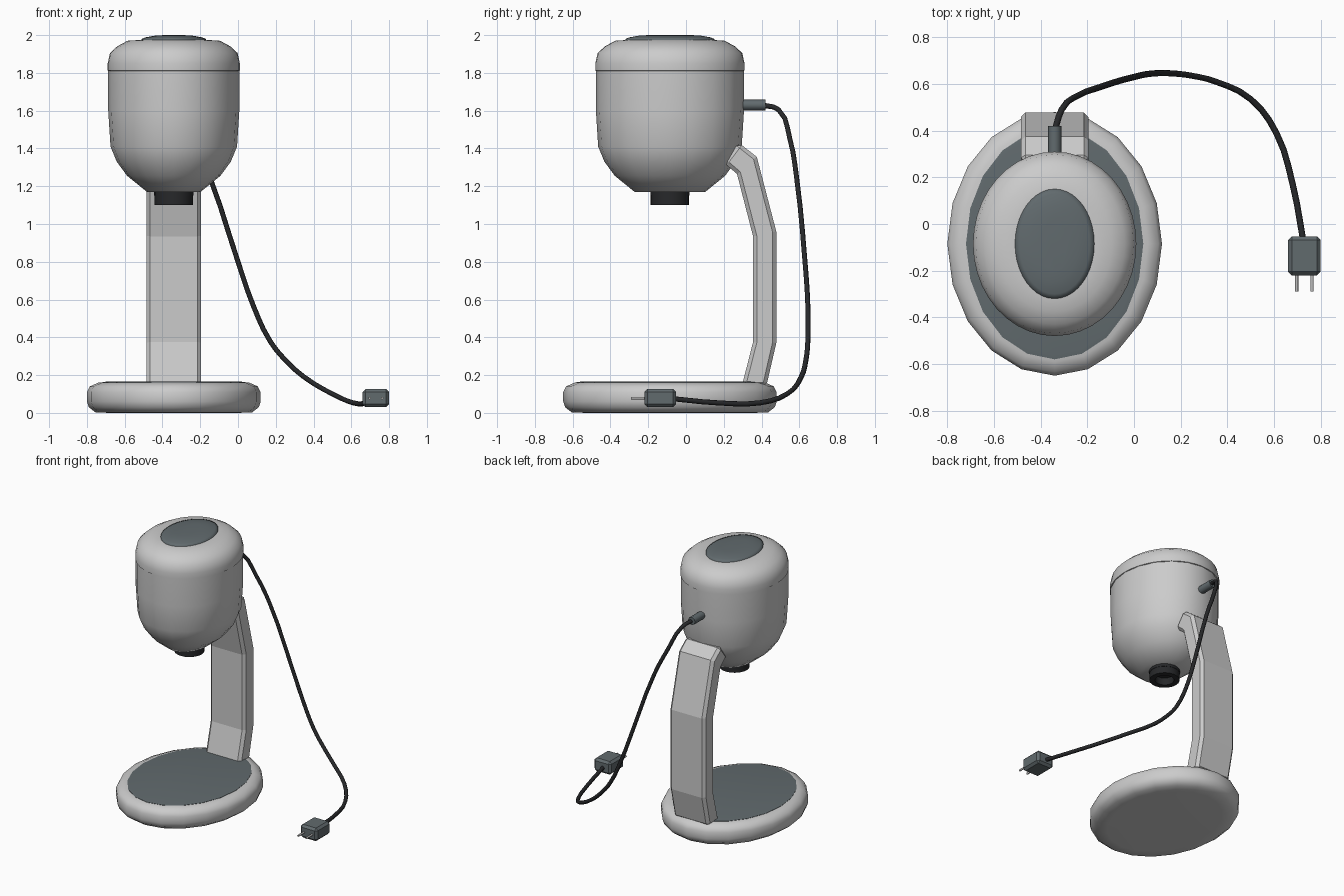
import bpy, bmesh, math

if "Cube" in bpy.data.objects:
    bpy.data.objects.remove(bpy.data.objects["Cube"])

CX, CY = -0.34, -0.085  # centre axis of base and head


def material(name, rgb):
    m = bpy.data.materials.new(name)
    m.diffuse_color = (*rgb, 1)
    m.use_nodes = True
    m.node_tree.nodes["Principled BSDF"].inputs["Base Color"].default_value = m.diffuse_color
    return m


SLATE = material("slate", (0.12, 0.145, 0.155))
BLACK = material("black", (0.02, 0.021, 0.023))


def finish(name, bm, mat=None, angle=None):
    bmesh.ops.recalc_face_normals(bm, faces=bm.faces)
    me = bpy.data.meshes.new(name)
    bm.to_mesh(me)
    bm.free()
    if angle:
        me.shade_smooth()
        me.set_sharp_from_angle(angle=math.radians(angle))
    if mat:
        me.materials.append(mat)
    ob = bpy.data.objects.new(name, me)
    bpy.context.collection.objects.link(ob)
    return ob


def bevel(ob, width, segments=1):
    mod = ob.modifiers.new("bevel", 'BEVEL')
    mod.width, mod.segments = width, segments
    mod.limit_method, mod.angle_limit = 'ANGLE', math.radians(50)


def oval(name, rx, ry, profile, segs, mat=None, angle=70):
    """Stack of ellipses; profile = (inset, z) from bottom to top."""
    bm = bmesh.new()
    rings = []
    for inset, z in profile:
        rings.append([bm.verts.new((CX + (rx - inset) * math.cos(a), CY + (ry - inset) * math.sin(a), z))
                      for a in (2 * math.pi * i / segs for i in range(segs))])
    for lo, hi in zip(rings, rings[1:]):
        for i in range(segs):
            j = (i + 1) % segs
            bm.faces.new((lo[i], lo[j], hi[j], hi[i]))
    bm.faces.new(rings[0][::-1])
    bm.faces.new(rings[-1])
    return finish(name, bm, mat, angle)


def block(name, lo, hi, mat=None, width=0):
    bm = bmesh.new()
    bmesh.ops.create_cube(bm, size=1)
    for v in bm.verts:
        v.co = [(a + b) / 2 + c * (b - a) for a, b, c in zip(lo, hi, v.co)]
    ob = finish(name, bm, mat)
    if width:
        bevel(ob, width)
    return ob


def tube(name, points, radius, mat, kind='POLY'):
    cu = bpy.data.curves.new(name, 'CURVE')
    cu.dimensions = '3D'
    cu.bevel_depth, cu.bevel_resolution = radius, 2
    cu.resolution_u = 3
    cu.use_fill_caps = True
    if kind == 'BEZIER':
        sp = cu.splines.new('BEZIER')
        sp.bezier_points.add(len(points) - 1)
        for bp, p in zip(sp.bezier_points, points):
            bp.co = p
            bp.handle_left_type = bp.handle_right_type = 'AUTO'
    else:
        sp = cu.splines.new('POLY')
        sp.points.add(len(points) - 1)
        for q, p in zip(sp.points, points):
            q.co = (*p, 1)
    cu.materials.append(mat)
    ob = bpy.data.objects.new(name, cu)
    bpy.context.collection.objects.link(ob)
    return ob


# Base and its dark inlay
oval("base", 0.46, 0.565, [(0.12, 0), (0.045, 0.003), (0.01, 0.03), (0, 0.06), (0, 0.11),
                           (0.015, 0.14), (0.06, 0.16), (0.12, 0.16)], 20)
oval("base_inlay", 0.38, 0.495, [(0.0, 0.15), (0.0, 0.162), (0.02, 0.165)], 20, SLATE)

# Head, lid and lid button
oval("head", 0.347, 0.392, [(0.205, 1.17), (0.10, 1.255), (0.045, 1.33), (0.012, 1.41),
                            (0, 1.6), (0, 1.82)], 20)
oval("lid", 0.35, 0.395, [(0.02, 1.805), (0, 1.812), (0.0, 1.85), (0.012, 1.905),
                          (0.05, 1.94), (0.105, 1.97), (0.18, 1.975)], 40)
oval("lid_button", 0.17, 0.235, [(0, 1.96), (0, 1.98), (0.02, 1.988), (0.07, 1.997), (0.12, 2.0)], 40, SLATE)

# Lamp nozzle, hollow from below
oval("nozzle", 0.104, 0.104, [(0.045, 1.15), (0.04, 1.10), (0.002, 1.10), (0.002, 1.15),
                              (0, 1.15), (0, 1.19)], 20, BLACK, 40)

# Bent arm
side = [(0.295, 0.14), (0.355, 0.375), (0.355, 0.935), (0.27, 1.265), (0.20, 1.325),
        (0.28, 1.43), (0.375, 1.355), (0.478, 0.96), (0.478, 0.37), (0.425, 0.14)]
bm = bmesh.new()
face = bm.faces.new([bm.verts.new((-0.485, y, z)) for y, z in side])
ext = bmesh.ops.extrude_face_region(bm, geom=[face])["geom"]
bmesh.ops.translate(bm, vec=(0.29, 0, 0), verts=[v for v in ext if isinstance(v, bmesh.types.BMVert)])
bevel(finish("arm", bm), 0.02)

# Cable with its socket
tube("cable_socket", [(CX, 0.27, 1.63), (CX, 0.42, 1.63)], 0.029, SLATE)
tube("cable", [(CX, 0.40, 1.63), (-0.31, 0.49, 1.605), (-0.24, 0.55, 1.45), (-0.15, 0.585, 1.25),
               (0.0, 0.63, 0.8), (0.08, 0.645, 0.57), (0.17, 0.645, 0.38), (0.25, 0.635, 0.28),
               (0.35, 0.61, 0.19), (0.5, 0.535, 0.1), (0.61, 0.39, 0.053), (0.68, 0.17, 0.053),
               (0.725, -0.07, 0.075)], 0.0135, BLACK, 'BEZIER')

# Plug with two prongs
block("plug", (0.66, -0.22, 0.03), (0.80, -0.053, 0.127), SLATE, 0.016)
for i, x in enumerate((0.697, 0.763)):
    tube("prong_%d" % (i + 1), [(x, -0.21, 0.078), (x, -0.29, 0.078)], 0.007,
         bpy.data.materials.get("metal") or material("metal", (0.5, 0.5, 0.5)))
